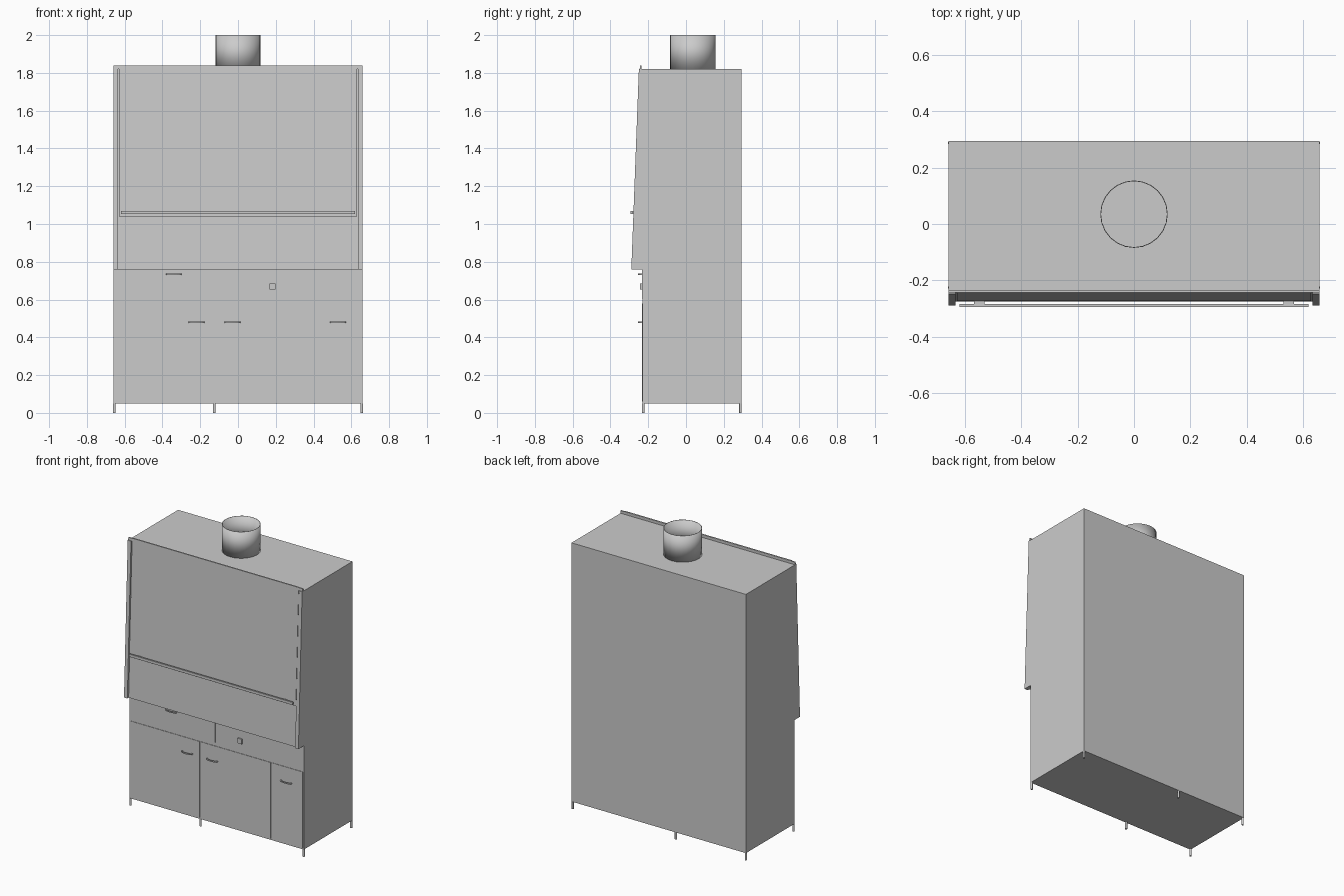
import bpy, bmesh, math
from mathutils import Vector

if "Cube" in bpy.data.objects:
    bpy.data.objects.remove(bpy.data.objects["Cube"])

BACK, FRONT, HALF = 0.295, -0.231, 0.66
SLOPE = 0.04 / 1.06          # lean of the hood front


def extrude(name, points, direction):
    """Closed prism from a flat outline of 3D points."""
    bm = bmesh.new()
    face = bm.faces.new([bm.verts.new(p) for p in points])
    res = bmesh.ops.extrude_face_region(bm, geom=[face])
    verts = [v for v in res["geom"] if isinstance(v, bmesh.types.BMVert)]
    bmesh.ops.translate(bm, verts=verts, vec=Vector(direction))
    bmesh.ops.recalc_face_normals(bm, faces=bm.faces)
    mesh = bpy.data.meshes.new(name)
    bm.to_mesh(mesh)
    bm.free()
    obj = bpy.data.objects.new(name, mesh)
    bpy.context.collection.objects.link(obj)
    return obj


def box(name, x0, x1, y0, y1, z0, z1):
    return extrude(name, [(x0, y0, z0), (x1, y0, z0), (x1, y1, z0), (x0, y1, z0)],
                   (0, 0, z1 - z0))


def slanted(name, x0, x1, z0, z1, out0, out1):
    """Slab parallel to the leaning front, between two offsets from the hood face."""
    def y(z, out):
        return -0.275 + (z - 0.76) * SLOPE - out
    pts = [(x0, y(z0, out0), z0), (x0, y(z0, out1), z0),
           (x0, y(z1, out1), z1), (x0, y(z1, out0), z1)]
    return extrude(name, pts, (x1 - x0, 0, 0))


def handle(name, x, z, w=0.085, depth=0.022, n=8):
    """Flat bow handle."""
    def arc(half, d):
        return [(x - half * math.cos(math.pi * i / n),
                 -0.232 - d * math.sin(math.pi * i / n) ** 0.6, z - 0.004)
                for i in range(n + 1)]
    extrude(name, arc(w / 2, depth) + arc(w / 2 - 0.008, depth - 0.006)[::-1],
            (0, 0, 0.008))


def cylinder(name, r, x, y, z0, z1, sides):
    bpy.ops.mesh.primitive_cylinder_add(vertices=sides, radius=r, depth=z1 - z0,
                                        location=(x, y, (z0 + z1) / 2))
    obj = bpy.context.object
    obj.name = name
    return obj


# Cabinet stack: base, drawer band, leaning hood
box("base_cabinet", -HALF, HALF, FRONT, BACK, 0.05, 0.60)
box("drawer_band", -HALF, HALF, FRONT, BACK, 0.60, 0.76)
extrude("hood_body", [(-HALF, BACK, 0.76), (-HALF, -0.275, 0.76),
                      (-HALF, -0.235, 1.82), (-HALF, BACK, 1.82)], (2 * HALF, 0, 0))

# Side pillars on the leaning front
for side, s in (("left", -1), ("right", 1)):
    slanted(side + "_pillar", s * 0.635, s * HALF, 0.76, 1.82, 0, 0.0145)

# Sliding sash with top flange
slanted("sash", -0.63, 0.63, 1.04, 1.84, 0.001, 0.010)
slanted("sash_top_flange", -HALF, HALF, 1.82, 1.838, 0, 0.009)

# Sash grip rail and its brackets
box("sash_rail", -0.62, 0.62, -0.295, -0.284, 1.052, 1.070)
for side, s in (("left", -1), ("right", 1)):
    box(side + "_rail_bracket", s * 0.55 - 0.018, s * 0.55 + 0.018,
        -0.286, -0.270, 1.056, 1.066)

# Drawer fronts and doors, with narrow gaps
for name, x0, x1, z0, z1 in (("left_drawer_front", -0.658, -0.010, 0.602, 0.758),
                             ("right_service_panel", -0.005, 0.658, 0.602, 0.758),
                             ("left_door", -0.652, -0.126, 0.06, 0.58),
                             ("middle_door", -0.118, 0.410, 0.06, 0.58),
                             ("right_door", 0.414, 0.652, 0.06, 0.58)):
    box(name, x0, x1, -0.234, FRONT, z0, z1)

# Handles
for name, x, z in (("drawer_handle", -0.34, 0.733), ("left_door_handle", -0.22, 0.48),
                   ("middle_door_handle", -0.03, 0.48), ("right_door_handle", 0.53, 0.48)):
    handle(name, x, z)

# Wall socket
box("socket", 0.167, 0.199, -0.244, -0.233, 0.652, 0.685)

# Feet
for i, x in enumerate((-0.655, -0.125, 0.655)):
    for row, y in (("front", -0.226), ("back", 0.288)):
        cylinder(f"{row}_foot_{i + 1}", 0.007, x, y, 0, 0.05, 12)

# Open exhaust duct
duct = cylinder("exhaust_duct", 0.12, 0, 0.035, 1.82, 2.0, 24)
bm = bmesh.new()
bm.from_mesh(duct.data)
bmesh.ops.delete(bm, geom=[f for f in bm.faces if abs(f.normal.z) > 0.9],
                 context='FACES_ONLY')
bm.to_mesh(duct.data)
bm.free()
wall = duct.modifiers.new("wall", 'SOLIDIFY')
wall.thickness = 0.003
bpy.context.view_layer.objects.active = duct
bpy.ops.object.shade_smooth_by_angle()
